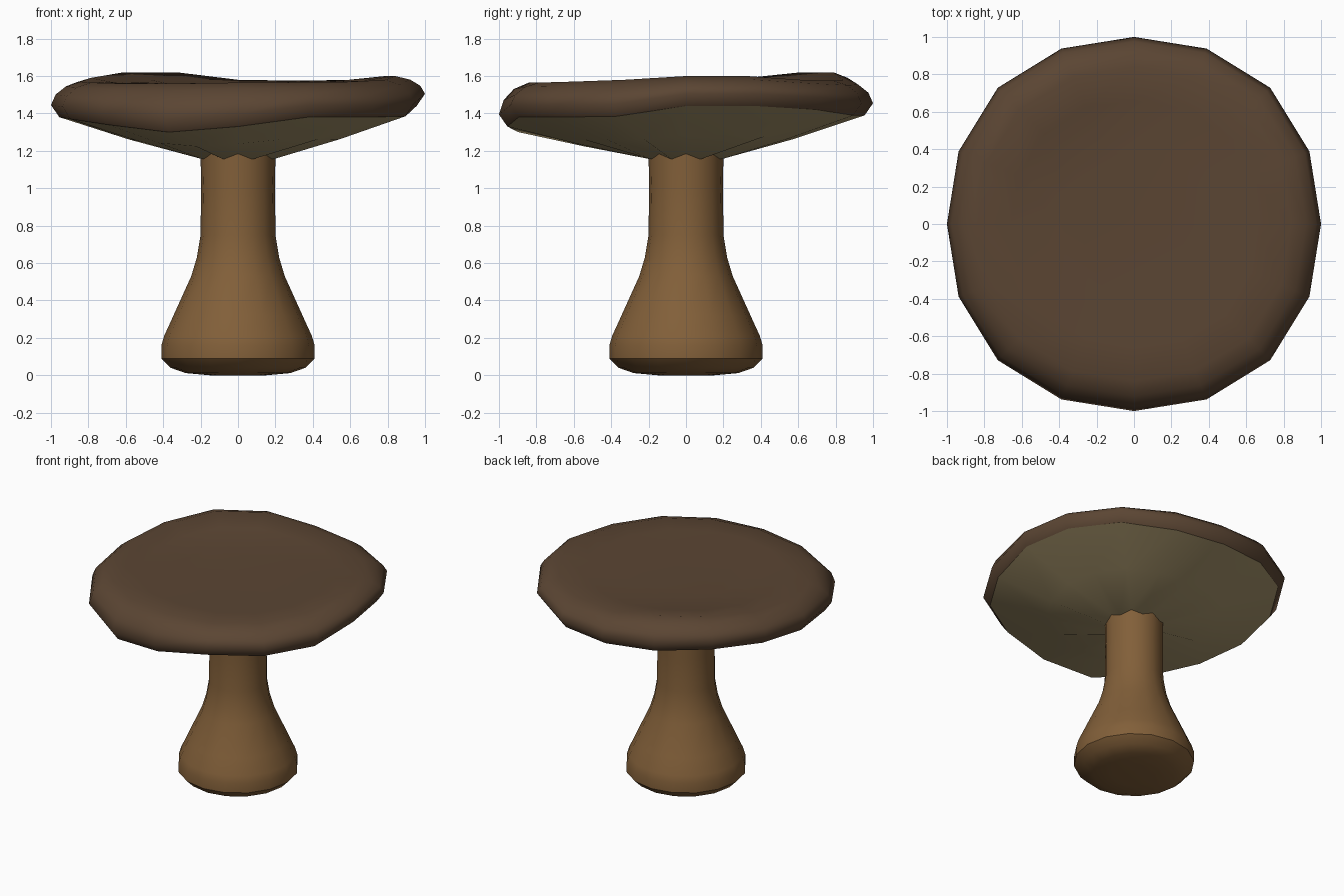
import bpy, bmesh, math

old = bpy.data.objects.get("Cube")
if old:
    bpy.data.objects.remove(old, do_unlink=True)

SIDES = 16


def material(name, rgb):
    m = bpy.data.materials.new(name)
    m.use_nodes = True
    m.diffuse_color = (*rgb, 1)
    m.node_tree.nodes["Principled BSDF"].inputs["Base Color"].default_value = (*rgb, 1)
    return m


def loft(name, rings, mat, close_start=False, close_end=False, sharp=40, bulge=0.0):
    """Skin (radius, height) rings; height is a number or one value per side.
    bulge widens the diagonals."""
    bm = bmesh.new()
    loops = []
    for radius, height in rings:
        loop = []
        for k in range(SIDES):
            a = math.tau * k / SIDES
            r = radius * (1 + bulge * math.sin(2 * a) ** 2)
            z = height[k] if isinstance(height, list) else height
            loop.append(bm.verts.new((r * math.cos(a), r * math.sin(a), z)))
        loops.append(loop)
    for low, high in zip(loops, loops[1:]):
        for k in range(SIDES):
            n = (k + 1) % SIDES
            bm.faces.new((low[k], low[n], high[n], high[k]))
    if close_start:
        bm.faces.new(loops[0][::-1])
    if close_end:
        bm.faces.new(loops[-1])
    mesh = bpy.data.meshes.new(name)
    bm.to_mesh(mesh)
    bm.free()
    mesh.materials.append(mat)
    obj = bpy.data.objects.new(name, mesh)
    bpy.context.collection.objects.link(obj)
    bpy.ops.object.select_all(action='DESELECT')
    obj.select_set(True)
    bpy.context.view_layer.objects.active = obj
    bpy.ops.object.shade_smooth_by_angle(angle=math.radians(sharp))


cap_brown = material("cap brown", (0.104, 0.060, 0.033))
gill_olive = material("gill olive", (0.40, 0.31, 0.155))
stem_tan = material("stem tan", (0.222, 0.115, 0.041))

# Wavy rim: height of the lower edge and of the upper shoulder, counter-clockwise from +x
edge = [1.44, 1.44, 1.42, 1.39, 1.39, 1.41, 1.43, 1.41,
        1.38, 1.37, 1.34, 1.30, 1.33, 1.38, 1.38, 1.385]
shoulder = [1.60, 1.60, 1.58, 1.575, 1.58, 1.62, 1.62, 1.59,
            1.57, 1.565, 1.56, 1.56, 1.565, 1.565, 1.57, 1.58]
middle = [z + 0.065 for z in edge]


def between(t):
    return [m + (s - m) * t for m, s in zip(middle, shoulder)]


# Cap with a rounded, uneven rim and a nearly flat top
loft("cap", [(0.955, edge), (1.0, middle), (0.975, between(0.45)), (0.92, between(0.8)),
             (0.84, shoulder), (0.66, [1.565 + (s - 1.57) * 0.35 for s in shoulder]),
             (0.40, 1.56)], cap_brown, close_end=True, sharp=75, bulge=0.03)

# Gills sweep from the stem out to the rim, with a scalloped inner edge
scallop = [1.185 if k % 2 == 0 else 1.155 for k in range(SIDES)]
loft("gills", [(0.12, 1.17), (0.20, scallop),
               (0.58, [1.26 + (z - 1.38) * 0.45 for z in edge]),
               (0.955, edge)], gill_olive, bulge=0.03)

# Stem with a bulb, rounded under its creased lower edge
loft("stem", [(0.15, 0.0), (0.28, 0.012), (0.36, 0.04), (0.41, 0.09), (0.41, 0.16),
              (0.395, 0.21), (0.345, 0.32), (0.25, 0.53), (0.22, 0.63), (0.20, 0.75),
              (0.198, 1.0), (0.20, 1.20)],
     stem_tan, close_start=True, close_end=True)
